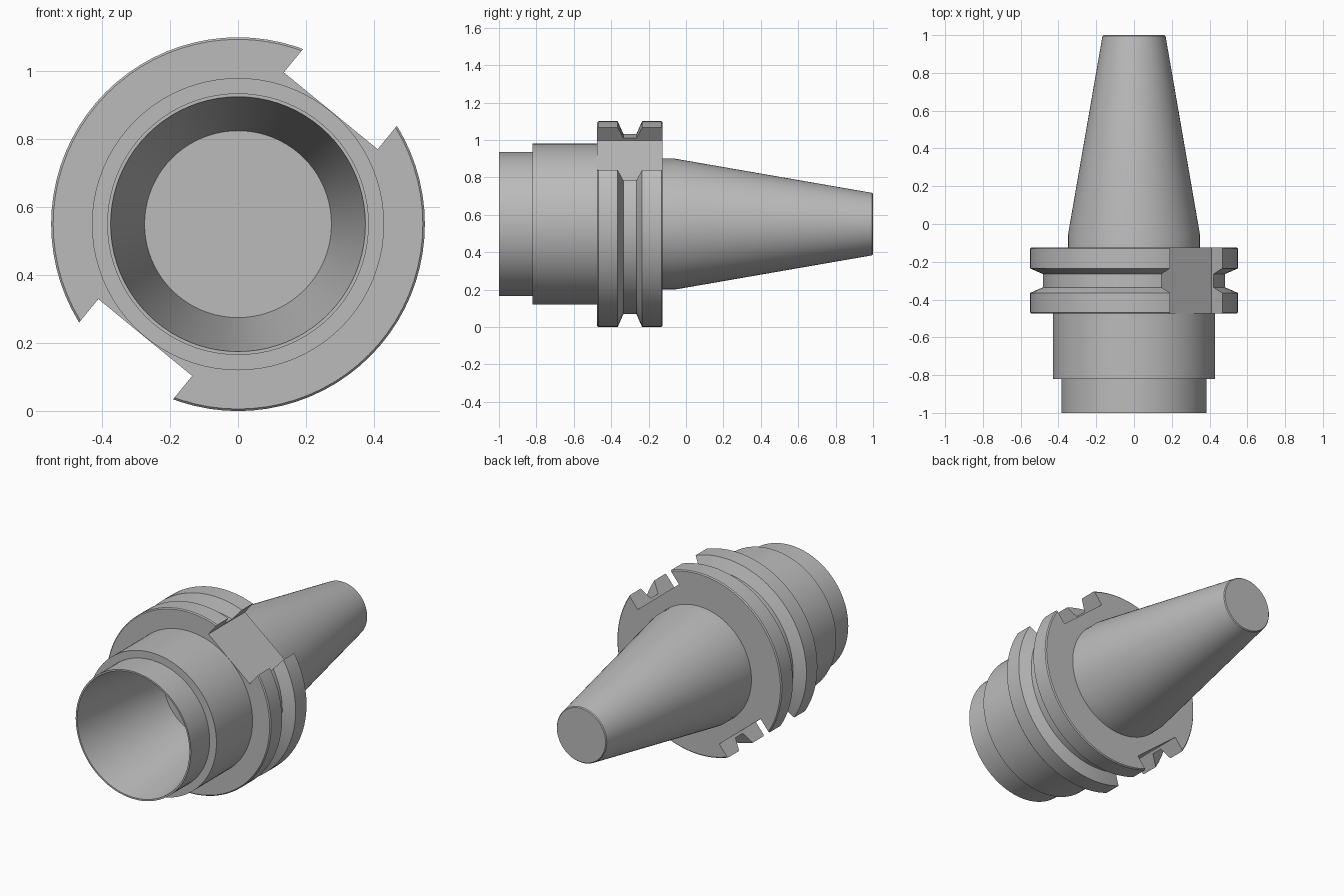
import bpy, bmesh, math
from mathutils import Matrix, Vector

if "Cube" in bpy.data.objects:
    bpy.data.objects.remove(bpy.data.objects["Cube"], do_unlink=True)

SEGMENTS = 80
AXIS_Z = 0.55

steel = bpy.data.materials.new("plain steel grey")
steel.use_nodes = True
GREY = (0.5, 0.5, 0.5, 1)
steel.diffuse_color = GREY
steel.node_tree.nodes["Principled BSDF"].inputs["Base Color"].default_value = GREY


def add_object(name, bm):
    bmesh.ops.recalc_face_normals(bm, faces=bm.faces)
    mesh = bpy.data.meshes.new(name)
    bm.to_mesh(mesh)
    bm.free()
    mesh.materials.append(steel)
    obj = bpy.data.objects.new(name, mesh)
    bpy.context.collection.objects.link(obj)
    return obj


def lathe(name, profile, ring=False):
    """Spin (y, radius) points about the y axis; cap both ends or close into a ring."""
    bm = bmesh.new()
    rings = []
    for y, r in profile:
        angles = [math.tau * i / SEGMENTS for i in range(SEGMENTS)]
        rings.append([bm.verts.new((r * math.sin(a), y, AXIS_Z + r * math.cos(a)))
                      for a in angles])
    pairs = list(zip(rings, rings[1:]))
    if ring:
        pairs.append((rings[-1], rings[0]))
    else:
        bm.faces.new(rings[0])
        bm.faces.new(rings[-1])
    for a, b in pairs:
        for i in range(SEGMENTS):
            j = (i + 1) % SEGMENTS
            bm.faces.new((a[i], a[j], b[j], b[i]))
    return add_object(name, bm)


def smooth(obj):
    bpy.ops.object.select_all(action='DESELECT')
    obj.select_set(True)
    bpy.context.view_layer.objects.active = obj
    bpy.ops.object.shade_smooth_by_angle(angle=math.radians(30))


# Body: tapered bore, stepped nose and long conical shank
body = lathe("body_and_shank", [
    (-0.32, 0.275), (-1, 0.375),
    (-1, 0.385), (-0.82, 0.385),
    (-0.82, 0.43), (-0.3, 0.43),
    (-0.3, 0.35), (-0.06, 0.35),
    (0.995, 0.167), (1, 0.162),
])

# Flange: thick ring with a V-shaped gripper groove
flange = lathe("grooved_flange", [
    (-0.475, 0.34), (-0.475, 0.544), (-0.469, 0.55),
    (-0.365, 0.55), (-0.335, 0.482), (-0.265, 0.482), (-0.235, 0.55),
    (-0.131, 0.55), (-0.125, 0.544), (-0.125, 0.34),
], ring=True)

# Two opposite drive slots, cut square to a tilted radius
bm = bmesh.new()
SLOT_FLOOR, SLOT_TOP, SLOT_WIDTH = 0.431, 0.7, 0.357
for turn in (0, math.pi):
    tilt = Matrix.Rotation(math.radians(39.3) + turn, 4, 'Y')
    size = Matrix.Diagonal((SLOT_WIDTH, 1, SLOT_TOP - SLOT_FLOOR, 1))
    lift = Matrix.Translation((0, -0.3, (SLOT_FLOOR + SLOT_TOP) / 2))
    place = Matrix.Translation(Vector((0, 0, AXIS_Z)))
    bmesh.ops.create_cube(bm, size=1, matrix=place @ tilt @ lift @ size)
cutter = add_object("slot_cutter", bm)
cutter.hide_render = True
cutter.hide_set(True)
cutter.display_type = 'WIRE'

smooth(body)
smooth(flange)
cut = flange.modifiers.new("drive slots", 'BOOLEAN')
cut.operation = 'DIFFERENCE'
cut.solver = 'EXACT'
cut.object = cutter

# Bake the cut so the slot edges are shaded crisply
bpy.context.view_layer.objects.active = flange
bpy.ops.object.modifier_move_to_index(modifier=cut.name, index=0)
bpy.ops.object.modifier_apply(modifier=cut.name)
bpy.data.objects.remove(cutter, do_unlink=True)
smooth(flange)
